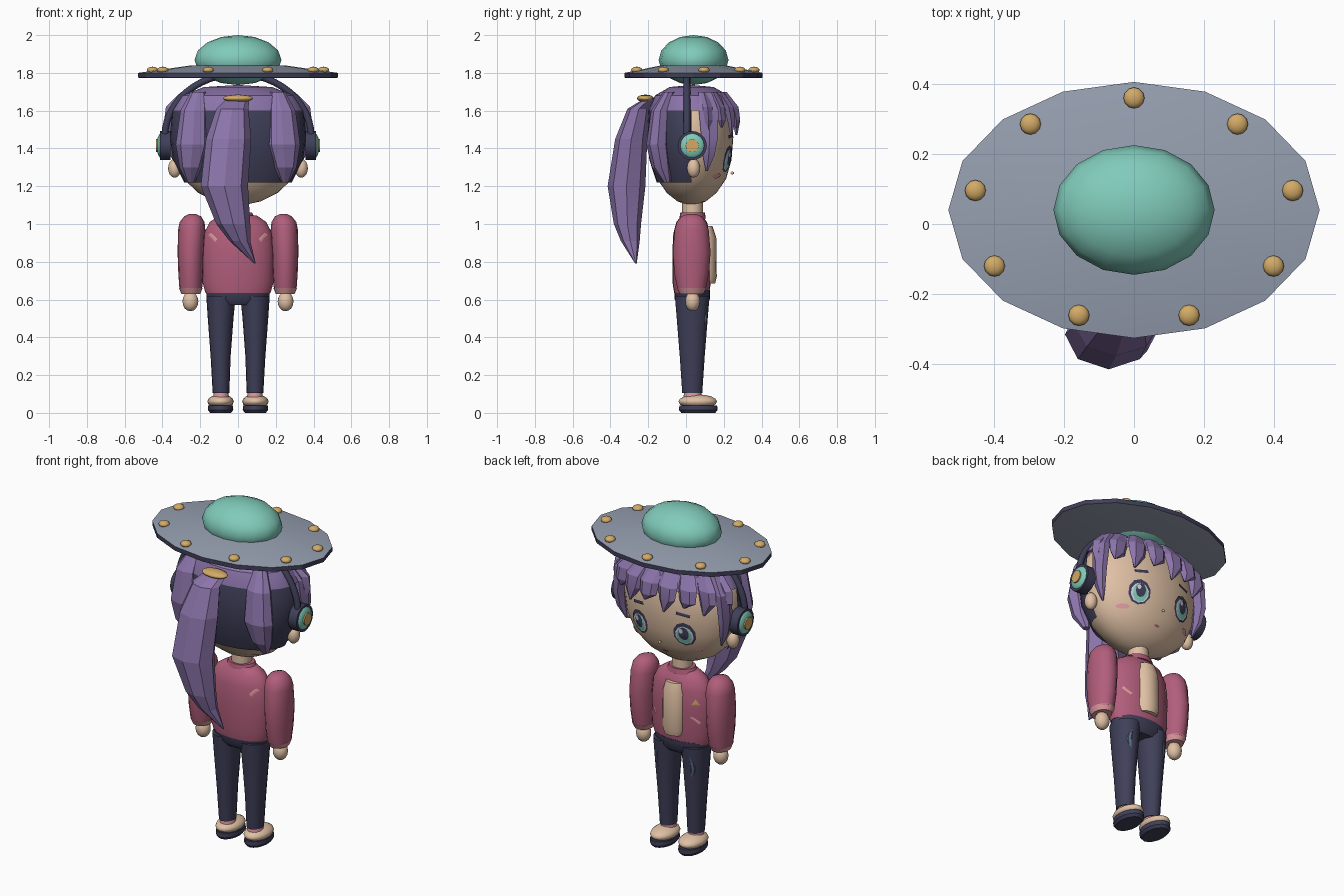
import bpy, bmesh
from math import sin, cos, pi, radians, sqrt

cube = bpy.data.objects.get("Cube")
if cube:
    bpy.data.objects.remove(cube)


def material(name, hex_code):
    srgb = [int(hex_code[i:i + 2], 16) / 255 for i in (0, 2, 4)]
    color = [((c + 0.055) / 1.055) ** 2.4 for c in srgb] + [1]
    m = bpy.data.materials.new(name)
    m.use_nodes = True
    m.diffuse_color = color
    m.node_tree.nodes["Principled BSDF"].inputs["Base Color"].default_value = color
    return m


SKIN = material("skin", "DFC0A4")
HAIR = material("purple_hair", "8C75AB")
NAVY = material("navy", "3F3F59")
TEAL = material("teal", "80CBBA")
GREY = material("saucer_grey", "969FB0")
GOLD = material("gold", "D2AA66")
JACKET = material("rose_jacket", "B15E7B")
PINK = material("light_pink", "DB979C")
DENIM = material("worn_denim", "5A6C84")
PALE = material("pale_lilac", "D6D0E0")


def finish(ob, name, mat, smooth=None):
    ob.name = name
    if not ob.data.materials:
        ob.data.materials.append(mat)
    if smooth:
        bpy.ops.object.select_all(action="DESELECT")
        ob.select_set(True)
        bpy.context.view_layer.objects.active = ob
        bpy.ops.object.shade_smooth_by_angle(angle=radians(smooth))
    return ob


def mesh_object(name, bm, mat, smooth=None):
    me = bpy.data.meshes.new(name)
    bmesh.ops.recalc_face_normals(bm, faces=bm.faces)
    bm.to_mesh(me)
    bm.free()
    ob = bpy.data.objects.new(name, me)
    bpy.context.collection.objects.link(ob)
    return finish(ob, name, mat, smooth)


def loft(name, rings, mat, sides=16, smooth=40):
    """Join horizontal elliptical rings (x, y, z, rx, ry) into a closed body."""
    bm = bmesh.new()
    loops = [[bm.verts.new((x + rx * cos(2 * pi * i / sides), y + ry * sin(2 * pi * i / sides), z))
              for i in range(sides)] for x, y, z, rx, ry in rings]
    for a, b in zip(loops, loops[1:]):
        for i in range(sides):
            j = (i + 1) % sides
            bm.faces.new((a[i], a[j], b[j], b[i]))
    bm.faces.new(loops[0])
    bm.faces.new(loops[-1])
    return mesh_object(name, bm, mat, smooth)


def ball(name, loc, scale, mat, segments=16):
    bpy.ops.mesh.primitive_uv_sphere_add(segments=segments, ring_count=segments // 2, location=loc)
    bpy.context.object.scale = scale
    return finish(bpy.context.object, name, mat, 60)


def disc(name, x, y, z, r, depth, mat):
    bpy.ops.mesh.primitive_cylinder_add(vertices=20, radius=r, depth=depth, location=(x, y, z),
                                        rotation=(0, pi / 2, 0))
    return finish(bpy.context.object, name, mat, 40)


def surface(profile, ratio, x, z):
    """Depth of an elliptical body at x, z."""
    for (r0, z0), (r1, z1) in zip(profile, profile[1:]):
        if z0 <= z <= z1:
            r = r0 + (r1 - r0) * (z - z0) / (z1 - z0)
            return ratio * sqrt(max(r * r - x * x, 0))
    return 0


def decal(name, body, x, z, w, h, mat, lift, sides=16, tilt=0, back=False):
    """Thin patch that follows the surface of a body."""
    profile, ratio = body
    bm = bmesh.new()

    def point(u, v):
        px = x + u * cos(tilt) - v * sin(tilt)
        pz = z + u * sin(tilt) + v * cos(tilt)
        d = surface(profile, ratio, px, pz) + lift
        return bm.verts.new((px, 0.03 + (-d if back else d), pz))

    rings = []
    for f in (0.35, 0.7, 1):
        turn = pi / 4 if sides == 4 else pi / 2
        rings.append([point(f * w * cos(turn + 2 * pi * i / sides), f * h * sin(turn + 2 * pi * i / sides))
                      for i in range(sides)])
    bm.faces.new(rings[0])
    for a, b in zip(rings, rings[1:]):
        for i in range(sides):
            j = (i + 1) % sides
            bm.faces.new((a[i], a[j], b[j], b[i]))
    return mesh_object(name, bm, mat)


def body_rings(body, grow=1):
    return [(0, 0.03, z, r * grow, r * body[1] * grow) for r, z in body[0]]


# Head
head = ([(0.03, 1.10), (0.12, 1.12), (0.21, 1.165), (0.29, 1.24), (0.335, 1.34), (0.35, 1.46),
         (0.335, 1.58), (0.28, 1.66), (0.16, 1.71), (0.02, 1.725)], 0.63)
loft("head", body_rings(head), SKIN, 40, 60)
loft("neck", [(0, 0.035, 1.0, 0.055, 0.055), (0, 0.035, 1.14, 0.055, 0.055)], SKIN)

# Hair shell: dark undercut at the back, purple crown on top
shell = [(0.285, 1.22), (0.345, 1.34), (0.36, 1.46), (0.35, 1.60), (0.30, 1.68), (0.18, 1.725), (0.02, 1.735)]
cap = loft("hair_cap", [(0, 0.03, z, r, r * 0.65) for r, z in shell], NAVY, 32, 30)
cap.data.materials.append(HAIR)
bm = bmesh.new()
bm.from_mesh(cap.data)
for f in bm.faces:
    f.material_index = int(f.calc_center_median().z > 1.6)
open_face = [f for f in bm.faces if f.calc_center_median().z < 1.6
             and (f.calc_center_median().y > 0.04 or len(f.verts) > 4)]
bmesh.ops.delete(bm, geom=open_face, context="FACES")
bm.to_mesh(cap.data)
bm.free()

# Hair locks
for s, side in ((1, "left"), (-1, "right")):
    loft("back_lock_" + side, [(s * 0.21, -0.09, 1.70, 0.04, 0.03), (s * 0.23, -0.135, 1.6, 0.075, 0.05),
                               (s * 0.24, -0.15, 1.42, 0.09, 0.06), (s * 0.25, -0.13, 1.3, 0.06, 0.05),
                               (s * 0.25, -0.10, 1.22, 0.02, 0.02)], HAIR, 8, 20)
    loft("side_lock_" + side, [(s * 0.26, 0.10, 1.70, 0.03, 0.04), (s * 0.33, 0.12, 1.6, 0.035, 0.06),
                               (s * 0.345, 0.125, 1.45, 0.03, 0.05), (s * 0.335, 0.12, 1.36, 0.022, 0.035),
                               (s * 0.31, 0.11, 1.28, 0.004, 0.006)], HAIR, 6, 20)
for i in range(8):
    a = radians(22 + i * 136 / 7)
    c, d = cos(a), sin(a)
    tip = 1.47 + 0.04 * (i % 2)
    loft(f"fringe_lock_{i + 1}", [(0.27 * c, 0.03 + 0.17 * d, 1.70, 0.05, 0.02),
                                  (0.345 * c, 0.03 + 0.225 * d, 1.62, 0.062, 0.03),
                                  (0.365 * c, 0.03 + 0.24 * d, 1.55, 0.052, 0.024),
                                  (0.36 * c + 0.02, 0.03 + 0.24 * d, tip, 0.006, 0.006)], HAIR, 6, 20)
loft("ponytail", [(0, -0.19, 1.665, 0.06, 0.03), (-0.03, -0.25, 1.61, 0.085, 0.06),
                  (-0.05, -0.29, 1.45, 0.12, 0.085), (-0.072, -0.315, 1.2, 0.125, 0.1),
                  (-0.025, -0.31, 1.0, 0.09, 0.072), (0.01, -0.295, 0.91, 0.055, 0.05),
                  (0.09, -0.265, 0.79, 0.004, 0.004)], HAIR, 8, 10)
ball("hair_tie", (0, -0.215, 1.665), (0.08, 0.045, 0.02), GOLD)

# Face
for s, side in ((1, "left"), (-1, "right")):
    x = s * 0.145
    for k, (part, dx, dz, w, h, mat) in enumerate((
            ("eye_outline", 0, 0, 0.062, 0.072, NAVY), ("eye_white", 0, -0.006, 0.05, 0.056, PALE),
            ("iris", 0, -0.006, 0.04, 0.053, TEAL), ("pupil", 0, 0.006, 0.028, 0.04, NAVY),
            ("eye_shine", 0.012, 0.022, 0.011, 0.014, PALE))):
        decal(f"{part}_{side}", head, x + dx, 1.345 + dz, w, h, mat, 0.005 + 0.002 * k, 10)
    decal("eyebrow_" + side, head, x, 1.465, 0.055, 0.012, NAVY, 0.007, 4, -s * 0.15)
    decal("blush_" + side, head, s * 0.215, 1.255, 0.032, 0.014, PINK, 0.005, 10)
    ball("ear_" + side, (s * 0.335, 0.04, 1.295), (0.035, 0.035, 0.05), SKIN)
decal("mouth", head, 0, 1.2, 0.018, 0.006, JACKET, 0.005, 8)
ball("nose", (0, 0.245, 1.27), (0.008, 0.01, 0.008), SKIN, 8)

# Headphones
curve = bpy.data.curves.new("headphone_band", "CURVE")
curve.dimensions = "3D"
curve.bevel_depth = 0.018
curve.bevel_resolution = 2
line = curve.splines.new("POLY")
line.points.add(24)
for i, p in enumerate(line.points):
    p.co = (0.388 * cos(pi * i / 24), 0.005, 1.46 + 0.335 * sin(pi * i / 24), 1)
band = bpy.data.objects.new("headphone_band", curve)
bpy.context.collection.objects.link(band)
curve.materials.append(NAVY)
for s, side in ((1, "left"), (-1, "right")):
    disc("ear_cup_" + side, s * 0.385, 0.033, 1.415, 0.077, 0.055, NAVY)
    ball("ear_cup_cover_" + side, (s * 0.405, 0.033, 1.415), (0.026, 0.067, 0.067), TEAL)
    disc("ear_cup_button_" + side, s * 0.425, 0.033, 1.415, 0.035, 0.018, GOLD)

# Saucer hat
saucer = loft("saucer_disc", [(0, 0.04, z, r, r * 0.69) for r, z in
                              ((0.51, 1.772), (0.53, 1.775), (0.53, 1.80), (0.26, 1.838))], GREY, 16, 20)
saucer.data.materials.append(NAVY)
for f in saucer.data.polygons:
    f.material_index = int(abs(f.normal.z) < 0.6)
ball("saucer_dome", (0, 0.04, 1.868), (0.23, 0.185, 0.132), TEAL)
for i in range(9):
    a = radians(90 + 40 * i)
    ball(f"saucer_light_{i + 1}", (0.46 * cos(a), 0.04 + 0.32 * sin(a), 1.815), (0.03, 0.03, 0.018), GOLD, 12)

# Jacket and shirt
torso = ([(0.172, 0.635), (0.188, 0.69), (0.19, 0.85), (0.18, 0.95), (0.15, 1.01), (0.10, 1.045)], 0.54)
loft("jacket", body_rings(torso), JACKET, 24, 45)
loft("collar", [(0, 0.035, 1.03, 0.09, 0.07), (0, 0.035, 1.06, 0.075, 0.065)], JACKET)
for name, grow, y, mat in (("lapels", 1.22, 0.083, PINK), ("shirt", 1, 0.105, SKIN)):
    loft(name, [(0, y, z, r * grow, 0.058 * d) for z, r, d in
                ((0.685, 0.06, 0.85), (0.72, 0.07, 1), (0.93, 0.068, 0.95), (0.99, 0.05, 0.6))], mat, 16, 50)
decal("badge", torso, -0.135, 0.89, 0.024, 0.024, GOLD, 0.006, 3)
for s, side in ((1, "left"), (-1, "right")):
    decal("back_slash_" + side, torso, s * 0.133, 0.93, 0.035, 0.014, PINK, 0.005, 4, s * 0.8, True)
    decal("front_slash_" + side, torso, s * 0.135, 0.79, 0.04, 0.01, PINK, 0.005, 4, 0.7)
    # Sleeves, cuffs and hands
    loft("sleeve_" + side, [(s * x, 0.03, z, rx, ry) for x, z, rx, ry in
                            ((0.24, 1.052, 0.02, 0.025), (0.24, 1.04, 0.045, 0.055), (0.243, 1.01, 0.066, 0.078),
                             (0.245, 0.97, 0.072, 0.09), (0.25, 0.85, 0.07, 0.1), (0.25, 0.74, 0.066, 0.092),
                             (0.25, 0.655, 0.06, 0.075))], JACKET, 16, 50)
    loft("cuff_" + side, [(s * 0.25, 0.03, 0.63, 0.05, 0.062), (s * 0.25, 0.03, 0.66, 0.062, 0.077)], PINK)
    ball("hand_" + side, (s * 0.252, 0.035, 0.59), (0.042, 0.04, 0.052), SKIN)

# Trousers, ankles and shoes
loft("trouser_hips", [(0, 0.033, z, rx, ry) for z, rx, ry in
                      ((0.57, 0.13, 0.07), (0.60, 0.165, 0.093), (0.65, 0.17, 0.095))], NAVY, 24)
for s, side in ((1, "left"), (-1, "right")):
    loft("trouser_leg_" + side, [(s * 0.09, 0.033, 0.62, 0.078, 0.092), (s * 0.092, 0.033, 0.5, 0.068, 0.082),
                                 (s * 0.092, 0.033, 0.3, 0.053, 0.066), (s * 0.09, 0.033, 0.105, 0.044, 0.053)],
         NAVY, 16)
    patch = loft("worn_patch_" + side, [(s * 0.105, 0.094, 0.58, 0.014, 0.024), (s * 0.115, 0.09, 0.5, 0.02, 0.024),
                                        (s * 0.105, 0.086, 0.42, 0.01, 0.018)], DENIM, 8)
    loft("ankle_" + side, [(s * 0.09, 0.035, 0.07, 0.045, 0.05), (s * 0.09, 0.035, 0.11, 0.038, 0.045)], PINK)
    ball("shoe_" + side, (s * 0.092, 0.062, 0.06), (0.07, 0.102, 0.038), SKIN)
    loft("shoe_sole_" + side, [(s * 0.092, 0.065, 0, 0.055, 0.09), (s * 0.092, 0.065, 0.015, 0.067, 0.102),
                               (s * 0.092, 0.065, 0.04, 0.066, 0.1)], NAVY)
